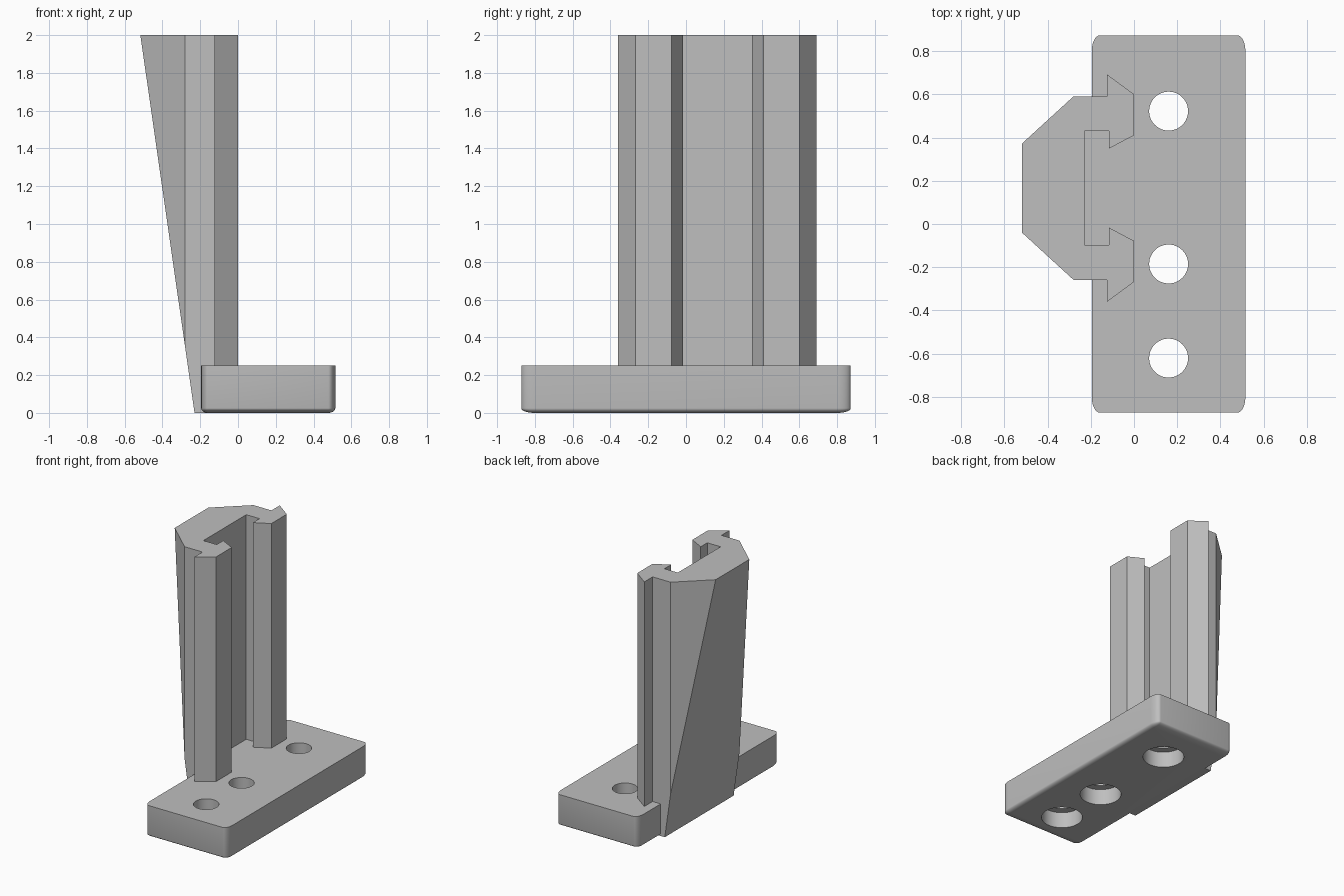
import bpy, bmesh, math
from mathutils import Vector

cube = bpy.data.objects.get("Cube")
if cube:
    bpy.data.objects.remove(cube, do_unlink=True)

grey = bpy.data.materials.new("plain grey")
grey.use_nodes = True
COLOUR = (0.52, 0.52, 0.52, 1)
grey.diffuse_color = COLOUR
grey.node_tree.nodes["Principled BSDF"].inputs["Base Color"].default_value = COLOUR

TOP, BASE_TOP = 2.0, 0.25
# Sloping back plane: runs from the foot outwards to the top
SLOPE_POINT = Vector((-0.23, 0, 0))
SLOPE_NORMAL = Vector((-TOP, 0, -0.287)).normalized()


def finish(name, bm):
    bmesh.ops.recalc_face_normals(bm, faces=bm.faces)
    mesh = bpy.data.meshes.new(name)
    bm.to_mesh(mesh)
    bm.free()
    obj = bpy.data.objects.new(name, mesh)
    mesh.materials.append(grey)
    bpy.context.collection.objects.link(obj)
    return obj


def sloped_prism(name, outline, low, high):
    """Extrude an outline upwards and trim its back with the slope."""
    bm = bmesh.new()
    face = bm.faces.new([bm.verts.new((x, y, low)) for x, y in outline])
    up = bmesh.ops.extrude_face_region(bm, geom=[face])
    moved = [v for v in up["geom"] if isinstance(v, bmesh.types.BMVert)]
    bmesh.ops.translate(bm, verts=moved, vec=(0, 0, high - low))
    geom = bm.verts[:] + bm.edges[:] + bm.faces[:]
    cut = bmesh.ops.bisect_plane(bm, geom=geom, dist=1e-5, plane_co=SLOPE_POINT,
                                 plane_no=SLOPE_NORMAL, clear_outer=True)
    edges = [e for e in bm.edges if e.is_boundary]
    bmesh.ops.holes_fill(bm, edges=edges)
    return finish(name, bm)


# Rail column: half profile mirrored about its centre line
MID = 0.166
half = [(-0.517, 0.207), (-0.28, 0.424), (-0.125, 0.424), (-0.125, 0.526),
        (0, 0.434), (0, 0.244), (-0.115, 0.183), (-0.115, 0.264), (-0.23, 0.264)]
profile = [(x, MID + y) for x, y in half] + [(x, MID - y) for x, y in reversed(half)]
sloped_prism("rail_column", profile, BASE_TOP, TOP)

# Foot behind the base, carrying the column
foot = [(x, MID + s * 0.424) for x, s in ((-0.28, 1), (-0.15, 1), (-0.15, -1), (-0.28, -1))]
sloped_prism("column_foot", foot, 0, BASE_TOP)

# Base plate: rounded upright corners and rounded lower edge
X0, X1, Y = -0.195, 0.515, 0.872
RX, RY, RZ = 0.037, 0.07, 0.025
STEPS = 8
quarter = [math.pi / 2 * i / STEPS for i in range(STEPS + 1)]
corners = [(X1 - RX, Y - RY), (X0 + RX, Y - RY), (X0 + RX, RY - Y), (X1 - RX, RY - Y)]

levels = [(BASE_TOP, 1)] + [(RZ * (1 - math.sin(t)), math.cos(t)) for t in quarter]
bm = bmesh.new()
rings = []
for z, size in levels:
    ring = []
    for i, (cx, cy) in enumerate(corners):
        for t in quarter:
            a = t + i * math.pi / 2
            ring.append(bm.verts.new((cx + RX * size * math.cos(a),
                                      cy + RY * size * math.sin(a), z)))
    rings.append(ring)
# the last level levels out at z = 0
for v in rings[-1]:
    v.co.z = 0
for k in range(len(rings)):
    rings[k][0].co.z = rings[k][1].co.z
levels_z = [ring[1].co.z for ring in rings]
for upper, lower in zip(rings, rings[1:]):
    n = len(upper)
    for i in range(n):
        j = (i + 1) % n
        bm.faces.new((upper[i], upper[j], lower[j], lower[i]))
bm.faces.new(rings[0])
bm.faces.new(rings[-1])
# lower edge: flip so the rounding ends flat on the ground
bmesh.ops.remove_doubles(bm, verts=bm.verts, dist=1e-5)
base = finish("base_plate", bm)


# Screw holes with counterbores from below
def cutter(name, radius, low, high, y):
    bm = bmesh.new()
    bmesh.ops.create_cone(bm, cap_ends=True, segments=48, radius1=radius,
                          radius2=radius, depth=high - low)
    bmesh.ops.translate(bm, verts=bm.verts, vec=(0.16, y, (low + high) / 2))
    obj = finish(name, bm)
    obj.hide_render = True
    return obj


cutters = []
for y in (0.522, -0.185, -0.62):
    cutters.append(cutter("hole_cutter", 0.09, -0.1, 0.4, y))
    cutters.append(cutter("counterbore_cutter", 0.148, -0.1, 0.125, y))
for c in cutters:
    mod = base.modifiers.new("hole", "BOOLEAN")
    mod.operation = "DIFFERENCE"
    mod.solver = "EXACT"
    mod.object = c

bpy.ops.object.select_all(action="DESELECT")
bpy.context.view_layer.objects.active = base
base.select_set(True)
for mod in list(base.modifiers):
    bpy.ops.object.modifier_apply(modifier=mod.name)
for c in cutters:
    bpy.data.objects.remove(c, do_unlink=True)
bpy.ops.object.shade_smooth_by_angle(angle=math.radians(30))
